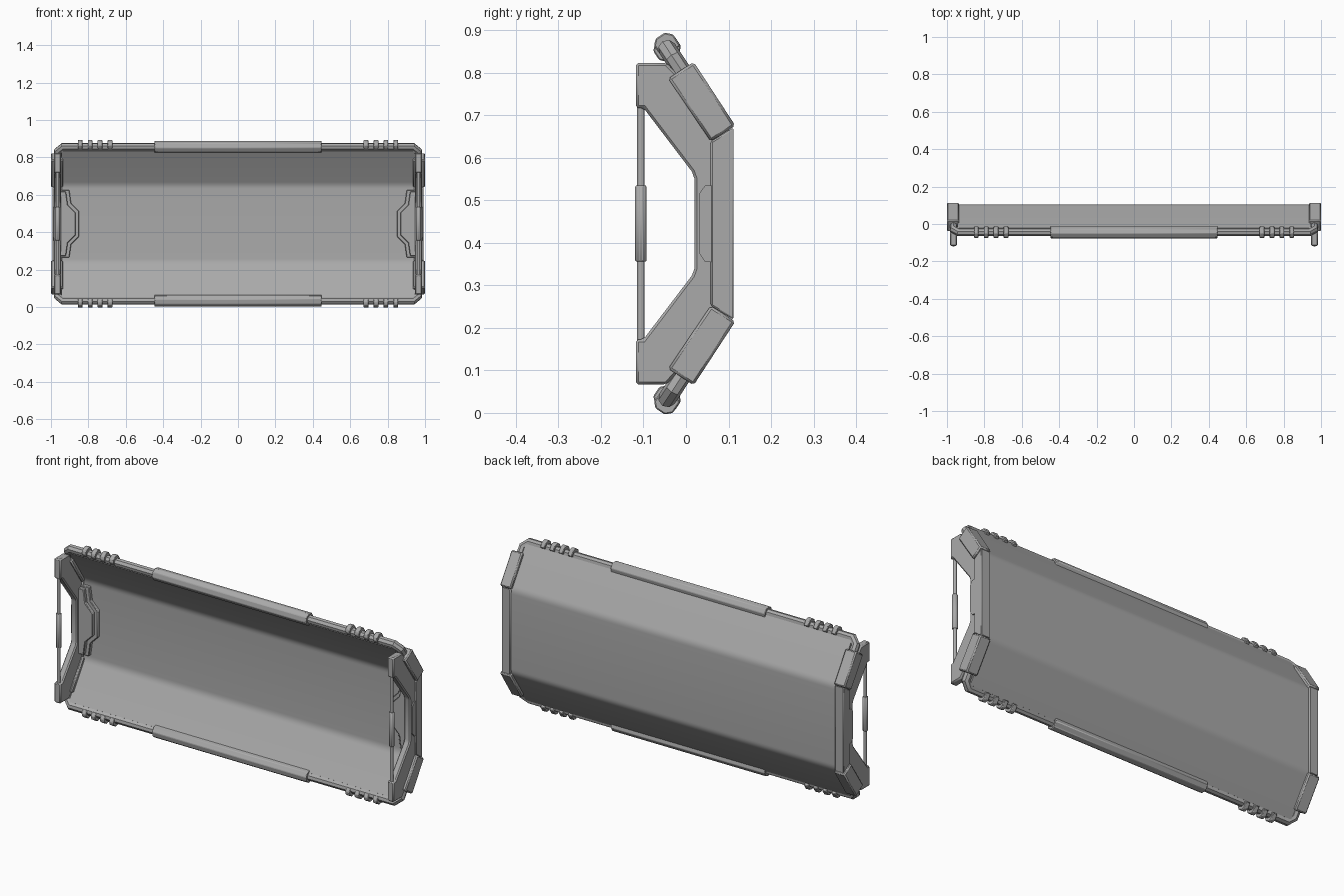
import bpy, bmesh, math
from mathutils import Vector, Matrix

MID = 0.445                                   # height of the horizontal mirror plane
FOLD = Vector((0, 0.087, 0.212))              # upper fold of the panel, from the mirror plane
UP = Vector((0, -0.55, 0.835)).normalized()   # direction up the tilted facet
OUT = Vector((0, UP.z, -UP.y))                # outward (rear) normal of that facet

if "Cube" in bpy.data.objects:
    bpy.data.objects.remove(bpy.data.objects["Cube"], do_unlink=True)

grey = bpy.data.materials.new("mid_grey")
grey.use_nodes = True
grey.diffuse_color = (0.4, 0.4, 0.4, 1)
grey.node_tree.nodes["Principled BSDF"].inputs["Base Color"].default_value = grey.diffuse_color


def finish(obj, bevel=0, mirror="", segments=1):
    """Material, position, bevel, mirror and shading for one part."""
    obj.location.z = MID
    obj.data.materials.append(grey)
    if bevel:
        mod = obj.modifiers.new("Bevel", "BEVEL")
        mod.width, mod.segments, mod.limit_method = bevel, segments, "ANGLE"
        mod.angle_limit = math.radians(25)
    if mirror:
        mod = obj.modifiers.new("Mirror", "MIRROR")
        mod.use_axis = ["x" in mirror, False, "z" in mirror]
    bpy.ops.object.select_all(action="DESELECT")
    obj.select_set(True)
    bpy.context.view_layer.objects.active = obj
    bpy.ops.object.shade_smooth_by_angle(angle=math.radians(20))
    return obj


def prism(name, points, depth, bevel=0, mirror=""):
    """Extrude a closed outline of 3D points along the depth vector."""
    bm = bmesh.new()
    face = bm.faces.new([bm.verts.new(p) for p in points])
    moved = bmesh.ops.extrude_face_region(bm, geom=[face])["geom"]
    bmesh.ops.translate(bm, vec=depth, verts=[v for v in moved if isinstance(v, bmesh.types.BMVert)])
    bmesh.ops.recalc_face_normals(bm, faces=bm.faces)
    mesh = bpy.data.meshes.new(name)
    bm.to_mesh(mesh)
    bm.free()
    obj = bpy.data.objects.new(name, mesh)
    bpy.context.collection.objects.link(obj)
    return finish(obj, bevel, mirror)


def side_prism(name, yz, x0, x1, bevel=0, mirror="x"):
    return prism(name, [(x0, y, z) for y, z in yz], (x1 - x0, 0, 0), bevel, mirror)


def tilted(u, n):
    """Point (y, z) at distance u up the tilted facet and n out from it."""
    p = FOLD + UP * u + OUT * n
    return p.y, p.z


def both_ends(upper):
    """Close an upper half outline with its mirrored lower half."""
    return upper + [(y, -z) for y, z in reversed(upper)]


# Folded panel with softly rounded folds
def panel_line(offset):
    shift = offset * math.tan(math.acos(UP.z) / 2)
    corner = Vector((0, FOLD.y + offset, FOLD.z + shift))
    a, b = corner + UP * 0.02, corner - Vector((0, 0, 0.02))
    line = [tilted(0.225, offset)]
    for i in range(5):
        t = i / 4
        p = a * (1 - t) ** 2 + corner * 2 * t * (1 - t) + b * t * t
        line.append((p.y, p.z))
    return both_ends(line)


side_prism("panel", panel_line(0.0175) + panel_line(-0.0175)[::-1], -0.945, 0.945, mirror="")

# Rim bar along the long edges, turning down into the end clips
RIM = 0.239
half = [(0.964, 0.13), (0.964, 0.212), (0.936, RIM)]
path = half + [(-x, u) for x, u in reversed(half)]
curve = bpy.data.curves.new("rim", "CURVE")
curve.dimensions = "3D"
curve.bevel_depth, curve.bevel_resolution, curve.use_fill_caps = 0.0215, 2, True
spline = curve.splines.new("POLY")
spline.points.add(len(path) - 1)
for point, (x, u) in zip(spline.points, path):
    point.co = (x, *tilted(u, 0), 1)
rim = bpy.data.objects.new("rim", curve)
bpy.context.collection.objects.link(rim)
bpy.ops.object.select_all(action="DESELECT")
rim.select_set(True)
bpy.context.view_layer.objects.active = rim
bpy.ops.object.convert(target="MESH")
finish(bpy.context.view_layer.objects.active, mirror="z")

# Long sleeve on the middle of each rim bar
r = 0.033
sleeve = [tilted(RIM + r * math.cos(a), r * math.sin(a))
          for a in (math.radians(22.5 + 45 * i) for i in range(8))]
side_prism("rim_sleeve", sleeve, -0.447, 0.447, 0.003, "z")

# Four gripping teeth near each rim corner
for i in range(4):
    x = 0.672 + i * 0.053
    tooth = [tilted(RIM + u, n) for u, n in
             ((0, -0.022), (0.022, -0.022), (0.034, -0.01), (0.034, 0.016),
              (0.02, 0.03), (-0.012, 0.03), (-0.012, 0))]
    side_prism(f"rim_tooth_{i + 1}", tooth, x, x + 0.025, 0.003, "xz")

# End clips: an upright bar and two thicker tilted blocks
bar = both_ends([(0.112, 0.226), (0.058, 0.193)])
side_prism("clip_bar", [bar[0], bar[1], bar[2], bar[3]], 0.94, 0.992, 0.004)
block = [(0.116, 0.23), (0.058, 0.193), (-0.042, 0.341), (0.018, 0.38)]
side_prism("clip_block", block, 0.936, 1.0, 0.006, "xz")

# Handle brackets
bracket = both_ends([(-0.118, 0.272), (-0.118, 0.378), (-0.046, 0.378), (0.0, 0.33), (0.08, 0.2)])
bracket += both_ends([(-0.1, 0.272), (0.014, 0.122), (0.02, 0.105)])[::-1]
side_prism("bracket", bracket, 0.947, 0.984, 0.006)

# Shallow plate on the outer face of each bracket
plate = both_ends([(0.06, 0.09), (0.045, 0.09), (0.031, 0.07)])
side_prism("bracket_plate", plate, 0.98, 0.99)


# Handle rods with thicker grips
def cylinder(name, radius, length, x, y, bevel=0):
    mesh = bpy.data.meshes.new(name)
    bm = bmesh.new()
    bmesh.ops.create_cone(bm, cap_ends=True, segments=12, radius1=radius, radius2=radius,
                          depth=length, matrix=Matrix.Translation((x, y, 0)))
    bm.to_mesh(mesh)
    bm.free()
    obj = bpy.data.objects.new(name, mesh)
    bpy.context.collection.objects.link(obj)
    for poly in mesh.polygons:
        poly.use_smooth = True
    finish(obj, bevel, "x")


cylinder("handle_rod", 0.009, 0.57, 0.965, -0.106)
cylinder("handle_grip", 0.0145, 0.178, 0.965, -0.106, 0.003)


# Stepped lugs on the inside of each end
def lug(name, inset, y0, y1):
    upper = [(0.95, 0.181), (0.902, 0.181), (0.892, 0.11), (0.85, 0.068)]
    outline = [(x + (inset if x < 0.94 else 0), y0, z - inset * 0.5) for x, z in upper]
    outline += [(x, y, -z) for x, y, z in reversed(outline)]
    prism(name, outline, (0, y1 - y0, 0), 0.003, "x")


lug("lug_base", 0, 0.052, 0.08)
lug("lug_step", 0.018, 0.034, 0.056)
